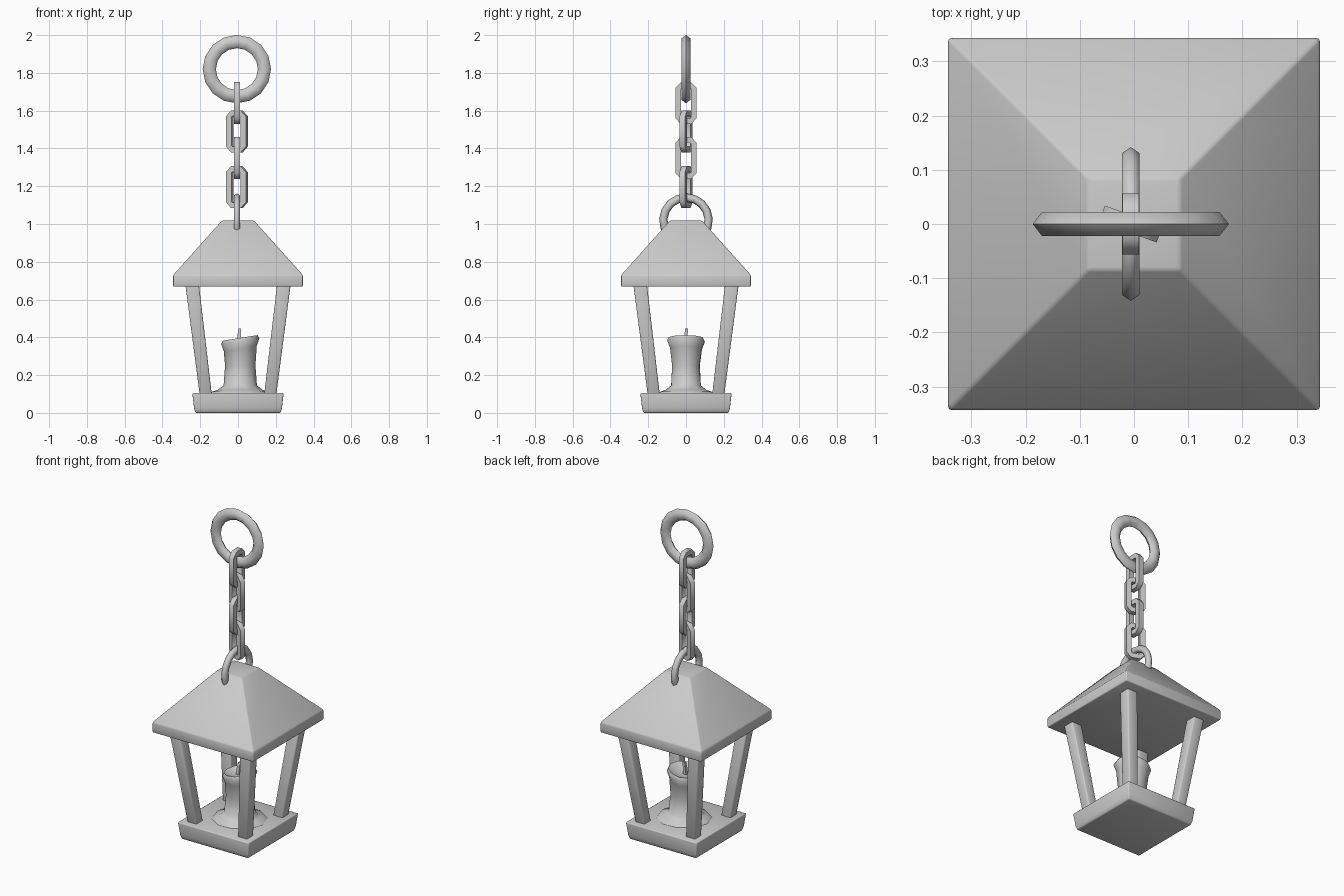
import bpy, bmesh
from math import cos, sin, pi, radians
from mathutils import Vector, Matrix

if "Cube" in bpy.data.objects:
    bpy.data.objects.remove(bpy.data.objects["Cube"])


def finish(name, bm, bevel=0.0, angle=60):
    """Turn a bmesh into a smooth-shaded object with consistent normals."""
    bmesh.ops.recalc_face_normals(bm, faces=bm.faces[:])
    if bevel:
        bmesh.ops.bevel(bm, geom=bm.edges[:], offset=bevel, segments=2,
                        profile=0.5, affect='EDGES')
    me = bpy.data.meshes.new(name)
    bm.to_mesh(me)
    bm.free()
    me.shade_smooth()
    me.set_sharp_from_angle(angle=radians(angle))
    ob = bpy.data.objects.new(name, me)
    bpy.context.collection.objects.link(ob)
    return ob


def skin(name, loops, closed=False, **kw):
    """Bridge a list of equal-sized point loops; cap the ends if open."""
    bm = bmesh.new()
    rows = [[bm.verts.new(p) for p in loop] for loop in loops]
    n = len(rows[0])
    pairs = list(zip(rows, rows[1:])) + ([(rows[-1], rows[0])] if closed else [])
    for a, b in pairs:
        for i in range(n):
            j = (i + 1) % n
            bm.faces.new((a[i], a[j], b[j], b[i]))
    if not closed:
        bm.faces.new(rows[0])
        bm.faces.new(rows[-1])
    return finish(name, bm, **kw)


def frustum(name, levels, **kw):
    """Stack of squares given as (centre x, centre y, half width, z)."""
    return skin(name, [[(x + sx * h, y + sy * h, z) for sx, sy in
                        ((-1, -1), (1, -1), (1, 1), (-1, 1))]
                       for x, y, h, z in levels], **kw)


def sweep(name, path, sides, a, b, centre, turn, closed=True, phase=0.0):
    """Tube along a planar (u, z) path; a = in-plane, b = sideways radius."""
    rot = Matrix.Rotation(radians(turn), 3, 'Z')
    pts = [Vector((u, 0, z)) for u, z in path]
    n, loops = len(pts), []
    for i, p in enumerate(pts):
        prev = pts[(i - 1) % n] if closed or i else p
        nxt = pts[(i + 1) % n] if closed or i < n - 1 else p
        t = (nxt - prev).normalized()
        out = Vector((t.z, 0, -t.x))
        loops.append([rot @ (p + out * a * cos(w) + Vector((0, b * sin(w), 0))) + Vector(centre)
                      for w in (2 * pi * k / sides + phase for k in range(sides))])
    return skin(name, loops, closed, angle=70)


def arc(r, start, end, count):
    return [(r * cos(radians(start + (end - start) * i / count)),
             r * sin(radians(start + (end - start) * i / count))) for i in range(count + 1)]


CX = -0.006  # chain axis

# Base slab
frustum("base", [(0, 0, 0.225, 0), (0, 0, 0.232, 0.02), (0, 0, 0.242, 0.105)], bevel=0.006)

# Four leaning corner posts
for sx in (-1, 1):
    for sy in (-1, 1):
        frustum("corner_post", [(sx * 0.17, sy * 0.17, 0.032, 0.09),
                                (sx * 0.244, sy * 0.244, 0.036, 0.69)], bevel=0.008)

# Roof with upright eaves
frustum("roof", [(0, 0, 0.343, 0.668), (0, 0, 0.343, 0.73), (0, 0, 0.085, 1.018)], bevel=0.006)

# Candle with wax pool and slanted, hollow top
profile = [(0.155, 0.10), (0.145, 0.112), (0.115, 0.122), (0.085, 0.145), (0.078, 0.25),
           (0.087, 0.34), (0.102, 0.38), (0.093, 0.397), (0.065, 0.385), (0.03, 0.375)]
loops = []
for r, z in profile:
    tilt = 0.16 if z > 0.33 else 0.0
    ring = []
    for k in range(10):
        w = 2 * pi * k / 10
        rr = r * (1 + 0.04 * sin(2 * w + 9 * z))
        ring.append((0.012 + rr * cos(w), rr * sin(w), z + tilt * rr * cos(w)))
    loops.append(ring)
skin("candle", loops)

# Wick
frustum("wick", [(0.003, 0, 0.010, 0.36), (0.006, 0, 0.009, 0.41), (0.010, 0.003, 0.007, 0.448)])

# Hoop through the roof top
sweep("roof_hoop", arc(0.12, -40, 220, 12), 6, 0.022, 0.019,
      (CX, 0, 1.02), 90, closed=False)

# Chain links, alternating direction
W, H, C = 0.041, 0.096, 0.018
link = [(W, -H + C), (W, H - C), (W - C, H), (-W + C, H),
        (-W, H - C), (-W, -H + C), (-W + C, -H), (W - C, -H)]
for i, (z, turn) in enumerate([(1.195, -20), (1.35, 90), (1.49, -20), (1.64, 90)]):
    sweep(f"chain_link_{i + 1}", link, 4, 0.022, 0.022, (CX, 0, z), turn, phase=pi / 4)

# Large hanging ring
sweep("hanging_ring", arc(0.146, 0, 360, 16)[:-1], 6, 0.035, 0.026, (CX, 0, 1.82), 0)
